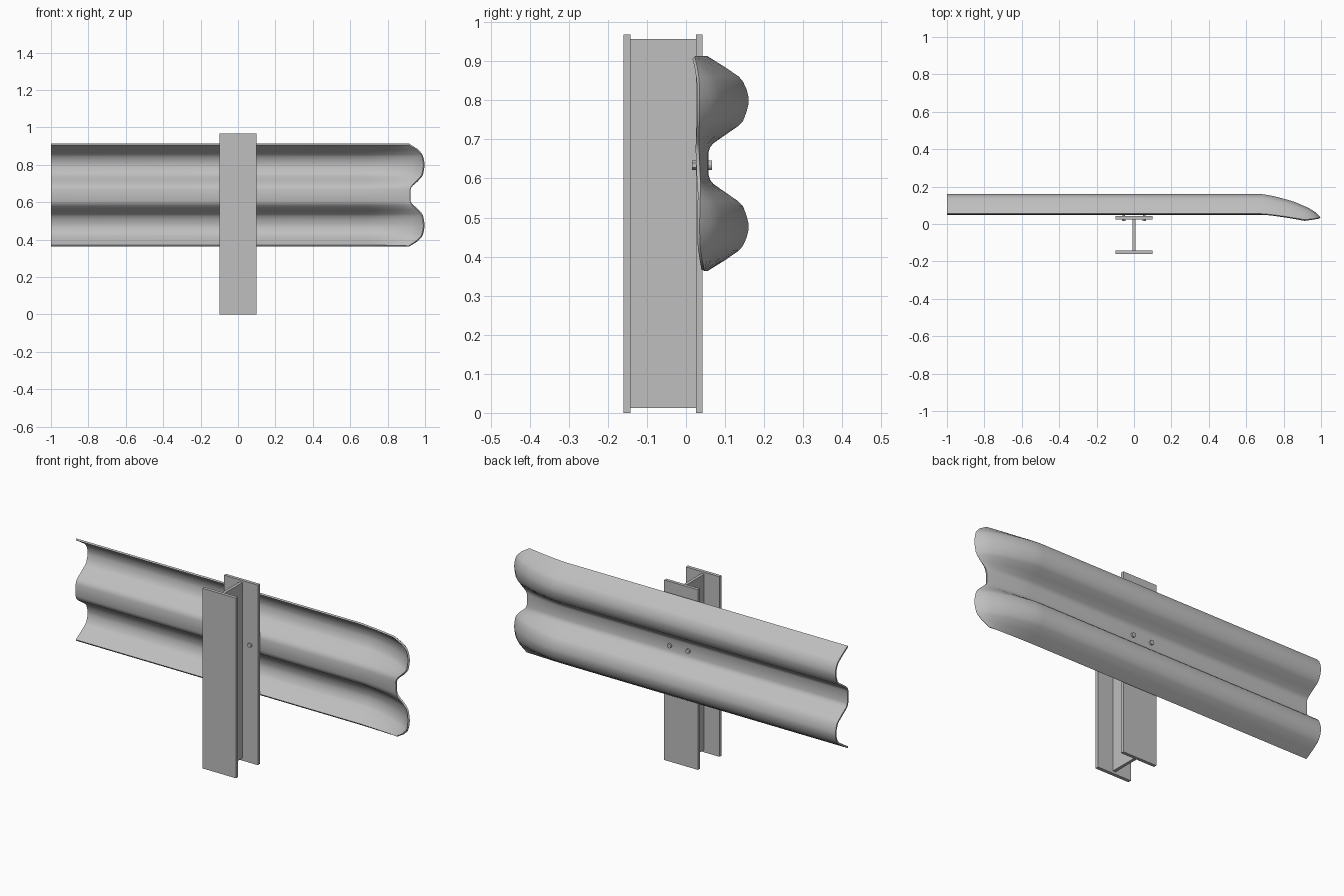
import bpy, bmesh, math
from mathutils import Matrix

cube = bpy.data.objects.get("Cube")
if cube:
    bpy.data.objects.remove(cube, do_unlink=True)

steel = bpy.data.materials.new("galvanised_grey")
steel.use_nodes = True
steel.diffuse_color = (0.52, 0.52, 0.52, 1)
steel.node_tree.nodes["Principled BSDF"].inputs["Base Color"].default_value = (0.52, 0.52, 0.52, 1)


def add_object(name, bm):
    bmesh.ops.recalc_face_normals(bm, faces=bm.faces)
    mesh = bpy.data.meshes.new(name)
    bm.to_mesh(mesh)
    bm.free()
    mesh.materials.append(steel)
    obj = bpy.data.objects.new(name, mesh)
    bpy.context.collection.objects.link(obj)
    return obj


def box(name, x, y, z):
    bm = bmesh.new()
    bmesh.ops.create_cube(bm, size=1)
    for v in bm.verts:
        for i, (lo, hi) in enumerate((x, y, z)):
            v.co[i] = lo + (v.co[i] + 0.5) * (hi - lo)
    return add_object(name, bm)


def rod(name, x, y0, y1, z, radius, sides):
    bm = bmesh.new()
    place = Matrix.Translation((x, (y0 + y1) / 2, z)) @ Matrix.Rotation(math.pi / 2, 4, "X")
    bmesh.ops.create_cone(bm, cap_ends=True, segments=sides, radius1=radius,
                          radius2=radius, depth=y1 - y0, matrix=place)
    return add_object(name, bm)


# I-beam post
box("post_front_flange", (-0.1, 0.1), (-0.16, -0.142), (0, 0.968))
box("post_rail_flange", (-0.1, 0.1), (0.025, 0.042), (0, 0.968))
box("post_web", (-0.008, 0.008), (-0.142, 0.025), (0.013, 0.957))

# Bolts through the flange and rail valley
for side, x in (("left", 0.055), ("right", -0.055)):
    rod(side + "_bolt_shank", x, 0.02, 0.062, 0.634, 0.007, 12)
    rod(side + "_bolt_nut", x, 0.015, 0.025, 0.634, 0.012, 6)
    rod(side + "_bolt_head", x, 0.058, 0.067, 0.634, 0.012, 12)

# Double-wave rail section: (y, height above the middle), mirrored downwards
MID, BASE, CREST = 0.638, 0.055, 0.16
half = [(0.058, 0), (0.058, 0.03), (0.062, 0.042), (0.07, 0.052), (0.1, 0.073),
        (0.132, 0.095), (0.146, 0.109), (0.155, 0.133), (0.16, 0.153), (0.16, 0.17),
        (0.155, 0.19), (0.146, 0.21), (0.135, 0.223), (0.1, 0.247), (0.055, 0.275)]
section = [(y, -z) for y, z in reversed(half[1:])] + half

# Flared end stations: (fraction along flare, crest y)
flare = [(0, 0.16), (0.15, 0.153), (0.3, 0.142), (0.55, 0.12), (0.8, 0.086),
         (0.92, 0.062), (1, 0.035)]
FLARE_START = 0.68

bm = bmesh.new()
rows = [[bm.verts.new((-1, y, MID + z)) for y, z in section]]
for s, crest_y in flare:
    row = []
    for y, z in section:
        depth = (y - BASE) / (CREST - BASE)
        end_x = 0.915 + 0.082 * depth ** 0.7
        # The top edge leans back further than the bottom edge
        base = BASE - s ** 1.3 * (0.02 + 0.045 * z)
        row.append(bm.verts.new((FLARE_START + s * (end_x - FLARE_START),
                                 base + depth * (crest_y - base), MID + z)))
    rows.append(row)
for a, b in zip(rows, rows[1:]):
    for i in range(len(section) - 1):
        bm.faces.new((a[i], b[i], b[i + 1], a[i + 1]))
rail = add_object("rail", bm)

# Sheet thickness towards the post
if sum(p.normal.y * p.area for p in rail.data.polygons) < 0:
    rail.data.flip_normals()
sheet = rail.modifiers.new("sheet_thickness", "SOLIDIFY")
sheet.thickness = 0.009
sheet.offset = -1

bpy.ops.object.select_all(action="DESELECT")
rail.select_set(True)
bpy.context.view_layer.objects.active = rail
bpy.ops.object.modifier_apply(modifier=sheet.name)
bpy.ops.object.shade_smooth_by_angle(angle=math.radians(40))
